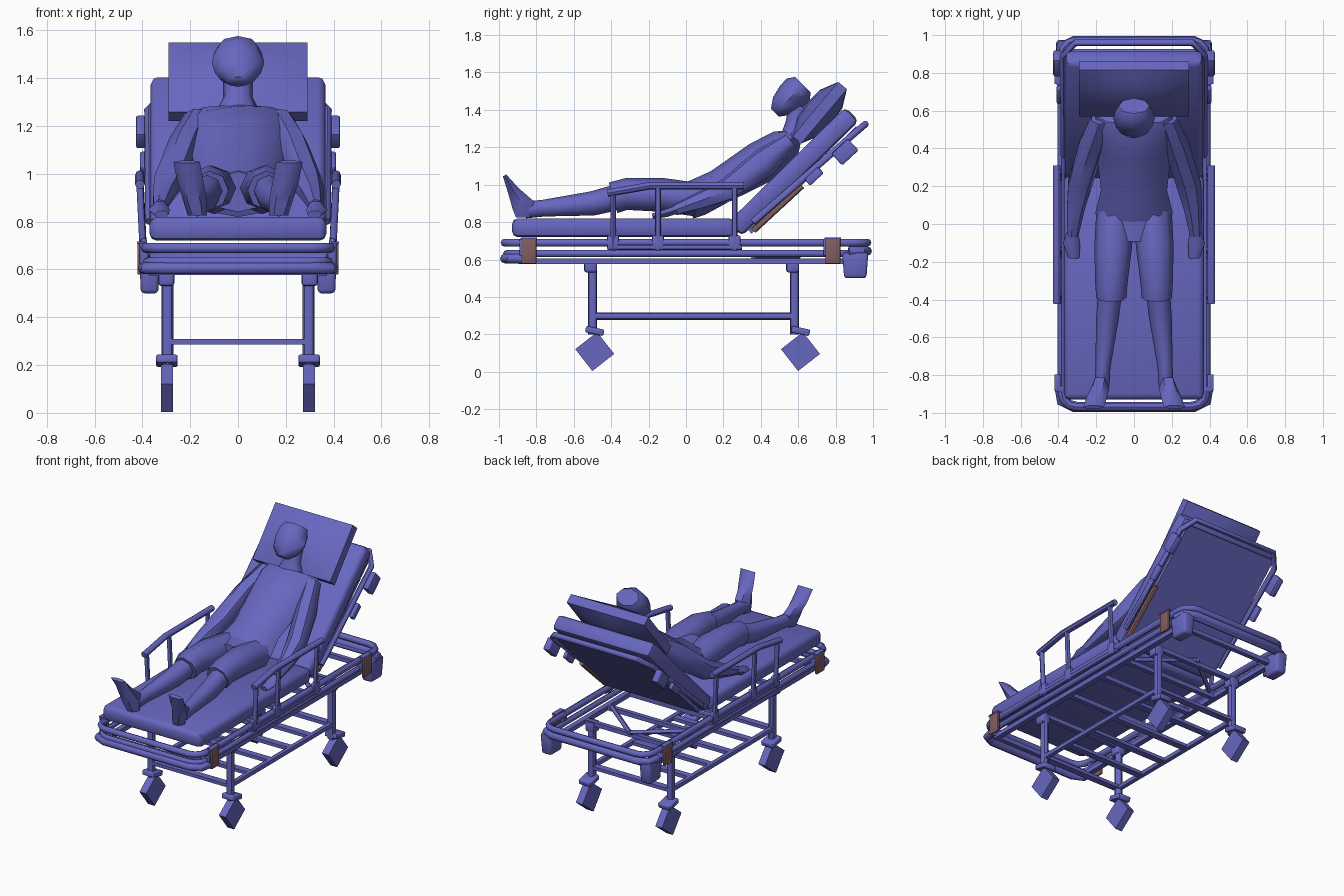
import bpy, bmesh, math
from mathutils import Vector, Matrix

if "Cube" in bpy.data.objects:
    bpy.data.objects.remove(bpy.data.objects["Cube"])


def material(name, rgb):
    m = bpy.data.materials.new(name)
    m.diffuse_color = (*rgb, 1)
    m.use_nodes = True
    m.node_tree.nodes["Principled BSDF"].inputs["Base Color"].default_value = m.diffuse_color
    return m


BLUE = material("slate blue", (0.135, 0.135, 0.53))
BROWN = material("dull brown", (0.22, 0.11, 0.115))


def finish(ob, mat=BLUE, angle=45):
    ob.data.materials.clear()
    ob.data.materials.append(mat)
    bpy.ops.object.select_all(action='DESELECT')
    ob.select_set(True)
    bpy.context.view_layer.objects.active = ob
    bpy.ops.object.shade_smooth_by_angle(angle=math.radians(angle))
    return ob


def from_bm(name, bm, mat=BLUE, angle=45):
    bmesh.ops.recalc_face_normals(bm, faces=bm.faces)
    me = bpy.data.meshes.new(name)
    bm.to_mesh(me)
    bm.free()
    ob = bpy.data.objects.new(name, me)
    bpy.context.collection.objects.link(ob)
    return finish(ob, mat, angle)


def box(name, loc, size, tilt=0, bevel=0.0, mat=BLUE, taper=1.0):
    """Box tilted about x; taper narrows its -z end."""
    bm = bmesh.new()
    bmesh.ops.create_cube(bm, size=1)
    for v in bm.verts:
        k = taper if v.co.z < 0 else 1
        v.co = Vector((v.co.x * size[0] * k, v.co.y * size[1] * k, v.co.z * size[2]))
    if bevel:
        bmesh.ops.bevel(bm, geom=bm.edges[:], offset=bevel, segments=2, profile=0.5, affect='EDGES')
    bm.transform(Matrix.Translation(loc) @ Matrix.Rotation(math.radians(tilt), 4, 'X'))
    return from_bm(name, bm, mat)


def tube(name, pts, r, cyclic=False, mat=BLUE, res=2):
    cu = bpy.data.curves.new(name, 'CURVE')
    cu.dimensions = '3D'
    cu.bevel_depth, cu.bevel_resolution, cu.use_fill_caps = r, res, True
    sp = cu.splines.new('POLY')
    sp.points.add(len(pts) - 1)
    for p, q in zip(sp.points, pts):
        p.co = (*q, 1)
    sp.use_cyclic_u = cyclic
    ob = bpy.data.objects.new(name, cu)
    bpy.context.collection.objects.link(ob)
    bpy.ops.object.select_all(action='DESELECT')
    ob.select_set(True)
    bpy.context.view_layer.objects.active = ob
    bpy.ops.object.convert(target='MESH')
    return finish(bpy.context.object, mat)


def loft(name, secs, sides=8):
    """Skin through oval sections (x, y, z, half width, half thickness)."""
    bm = bmesh.new()
    rings, n = [], len(secs)
    for i, (x, y, z, w, t) in enumerate(secs):
        d = Vector(secs[min(i + 1, n - 1)][:3]) - Vector(secs[max(i - 1, 0)][:3])
        d.x = 0
        u = Vector((1, 0, 0))
        v = d.normalized().cross(u)
        rings.append([bm.verts.new(Vector((x, y, z)) + u * w * math.cos(a) + v * t * math.sin(a))
                      for a in [2 * math.pi * k / sides for k in range(sides)]])
    for a, b in zip(rings, rings[1:]):
        for k in range(sides):
            bm.faces.new((a[k], a[(k + 1) % sides], b[(k + 1) % sides], b[k]))
    bm.faces.new(rings[0])
    bm.faces.new(rings[-1])
    return from_bm(name, bm, BLUE, 50)


def round_rect(hx, hy, r, z):
    pts = []
    for q, (sx, sy) in enumerate([(1, 1), (-1, 1), (-1, -1), (1, -1)]):
        for k in range(4):
            a = math.pi / 2 * (q + k / 3)
            pts.append((sx * (hx - r) + r * math.cos(a), sy * (hy - r) + r * math.sin(a), z))
    return pts


# bed frame loops and bumpers
tube("upper_frame_loop", round_rect(0.385, 0.97, 0.08, 0.69), 0.021, True)
tube("lower_frame_loop", round_rect(0.38, 0.96, 0.08, 0.632), 0.018, True)
for end in (-1, 1):
    z = 0.605 if end < 0 else 0.645
    tube("end_bumper", [(-0.395, end * 0.87, z), (-0.385, end * 0.94, z), (-0.32, end * 0.97, z),
                        (0.32, end * 0.97, z), (0.385, end * 0.94, z), (0.395, end * 0.87, z)], 0.025)

# under frame and lower rack
for y in (-0.88, -0.5, -0.2, 0.1, 0.34, 0.58, 0.88):
    box("frame_cross_bar", (0, y, 0.59), (0.74, 0.03, 0.028))
for k in range(6):
    box("rack_slat", (0, -0.5 + 1.08 * k / 5, 0.297), (0.58, 0.045, 0.022))
for s in (-1, 1):
    tube("frame_brace", [(s * 0.30, 0.36, 0.61), (0, 0.6, 0.61)], 0.015)

for s in (-1, 1):
    box("frame_side_bar", (s * 0.355, 0, 0.59), (0.035, 1.75, 0.03))
    tube("rack_rail", [(s * 0.295, -0.5, 0.297), (s * 0.295, 0.58, 0.297)], 0.019)
    # legs with casters
    for y, wy in ((-0.5, -0.488), (0.58, 0.612)):
        tube("leg_post", [(s * 0.295, y, 0.2), (s * 0.295, y, 0.6)], 0.025)
        box("leg_joint", (s * 0.3, y - 0.01, 0.565), (0.07, 0.07, 0.07), 0, 0.015)
        box("caster_cap", (s * 0.297, wy, 0.218), (0.09, 0.10, 0.035), -12, 0.008)
        bm = bmesh.new()
        bmesh.ops.create_cone(bm, cap_ends=True, segments=4, radius1=0.105, radius2=0.105, depth=0.05)
        bm.transform(Matrix.Translation((s * 0.297, wy, 0.108)) @ Matrix.Rotation(math.radians(-7), 4, 'X')
                     @ Matrix.Rotation(math.pi / 2, 4, 'Y'))
        from_bm("caster_wheel", bm)
    # corner pads with blue backing, and hanging blocks
    for y in (-0.84, 0.785):
        box("corner_pad", (s * 0.4125, y, 0.644), (0.017, 0.08, 0.13), 0, 0.004, BROWN)
        box("pad_cap", (s * 0.405, y, 0.712), (0.034, 0.088, 0.01), 0, 0.002)
        box("pad_bracket", (s * 0.393, y - 0.035, 0.665), (0.036, 0.03, 0.09), 0, 0.003)
    box("hanging_block", (s * 0.37, 0.905, 0.57), (0.085, 0.14, 0.14), 0, 0.015, BLUE, 0.85)

    # side guard rail
    tube("guard_top", [(s * 0.41, -0.42, 0.955), (s * 0.41, -0.19, 0.995), (s * 0.41, 0.31, 0.995)], 0.02)
    for y, top in ((-0.39, 0.955), (-0.15, 0.99), (0.26, 0.99)):
        tube("guard_post", [(s * 0.395, y, 0.65), (s * 0.41, y, top)], 0.015)
        box("guard_socket", (s * 0.395, y, 0.69), (0.03, 0.065, 0.08), 0, 0.012)
    tube("guard_lower_bar", [(s * 0.395, -0.42, 0.665), (s * 0.395, 0.3, 0.665)], 0.014)

    # fittings on the raised back
    box("back_grip", (s * 0.405, 0.85, 1.175), (0.045, 0.12, 0.085), 43, 0.01)
    box("back_latch", (s * 0.395, 0.685, 1.045), (0.03, 0.10, 0.045), 43, 0.008)

# gas strut
tube("back_strut", [(0.345, 0.36, 0.755), (0.345, 0.62, 0.995)], 0.017, mat=BROWN)

# mattress in two sections, back panel and its tube frame
box("seat_mattress", (0, -0.335, 0.77), (0.74, 1.19, 0.10), 0, 0.03)
box("back_mattress", (0, 0.575, 1.07), (0.73, 0.88, 0.105), 44.5, 0.03)
box("back_panel", (0, 0.63, 1.025), (0.68, 0.80, 0.025), 44)
tube("back_frame", [(-0.37, 0.36, 0.80), (-0.375, 0.89, 1.265), (-0.31, 0.96, 1.325),
                    (0.31, 0.96, 1.325), (0.375, 0.89, 1.265), (0.37, 0.36, 0.80)], 0.018)

# pillow: thin at the rim, full in the middle
bm = bmesh.new()
bmesh.ops.create_grid(bm, x_segments=4, y_segments=4, size=1)
ret = bmesh.ops.extrude_face_region(bm, geom=bm.faces[:])
up = {v for v in ret["geom"] if isinstance(v, bmesh.types.BMVert)}
for v in bm.verts:
    h = 0.03 + 0.055 * max(0, 1 - v.co.x ** 2) ** 0.5 * max(0, 1 - v.co.y ** 2) ** 0.5
    v.co = Vector((v.co.x * 0.29, v.co.y * 0.19, h if v in up else -h))
bm.transform(Matrix.Translation((0, 0.715, 1.385)) @ Matrix.Rotation(math.radians(50), 4, 'X'))
from_bm("pillow", bm)

# patient: torso, neck, head
loft("torso", [(0, 0.00, 0.90, 0.19, 0.09), (0, 0.06, 0.93, 0.205, 0.10), (0, 0.18, 0.99, 0.175, 0.095),
               (0, 0.40, 1.12, 0.20, 0.115), (0, 0.53, 1.205, 0.22, 0.10), (0, 0.57, 1.255, 0.20, 0.055)])
loft("hips", [(0, -0.09, 0.925, 0.15, 0.085), (0, 0.06, 0.93, 0.17, 0.09)])
loft("neck", [(0, 0.55, 1.24, 0.10, 0.05), (0, 0.58, 1.32, 0.06, 0.05), (0, 0.61, 1.42, 0.06, 0.06)])
loft("head", [(0, 0.475, 1.385, 0.045, 0.03), (0, 0.51, 1.42, 0.095, 0.065), (0, 0.56, 1.465, 0.11, 0.085),
              (0, 0.60, 1.51, 0.098, 0.085), (0, 0.625, 1.535, 0.082, 0.058)])

# patient: arms, legs and feet
for s in (-1, 1):
    loft("arm", [(s * 0.17, 0.56, 1.235, 0.06, 0.05), (s * 0.225, 0.42, 1.12, 0.07, 0.08),
                 (s * 0.285, 0.22, 0.97, 0.07, 0.065), (s * 0.31, 0.08, 0.915, 0.05, 0.05),
                 (s * 0.325, -0.06, 0.865, 0.032, 0.03)], 7)
    loft("hand", [(s * 0.325, -0.04, 0.87, 0.03, 0.025), (s * 0.33, -0.10, 0.85, 0.045, 0.025),
                  (s * 0.32, -0.18, 0.83, 0.03, 0.018)], 6)
    loft("thigh", [(s * 0.10, 0.06, 0.92, 0.10, 0.09), (s * 0.11, -0.12, 0.945, 0.10, 0.09),
                   (s * 0.12, -0.32, 0.95, 0.085, 0.085), (s * 0.12, -0.39, 0.93, 0.08, 0.085)])
    loft("shin", [(s * 0.125, -0.34, 0.94, 0.065, 0.07), (s * 0.14, -0.50, 0.90, 0.06, 0.065),
                  (s * 0.165, -0.76, 0.875, 0.04, 0.045), (s * 0.17, -0.86, 0.865, 0.04, 0.045)])
    loft("foot", [(s * 0.17, -0.87, 0.825, 0.04, 0.045), (s * 0.18, -0.87, 0.89, 0.05, 0.07),
                  (s * 0.20, -0.925, 0.97, 0.055, 0.035), (s * 0.215, -0.97, 1.05, 0.055, 0.012)], 6)
